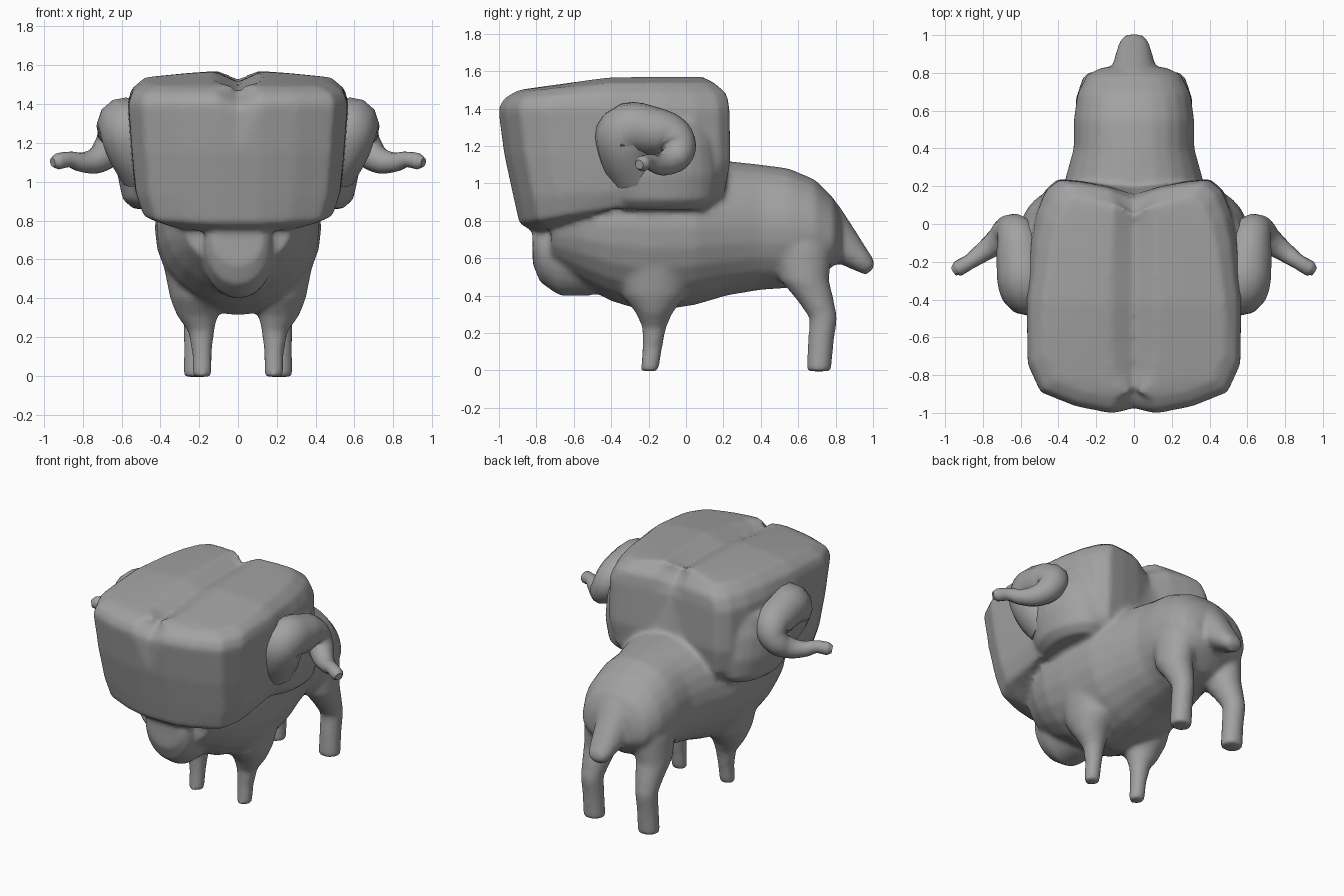
import bpy, bmesh
from math import cos, sin, pi

if "Cube" in bpy.data.objects:
    bpy.data.objects.remove(bpy.data.objects["Cube"], do_unlink=True)

grey = bpy.data.materials.new("wool grey")
grey.use_nodes = True
grey.diffuse_color = (0.36, 0.36, 0.36, 1)
bsdf = grey.node_tree.nodes["Principled BSDF"]
bsdf.inputs["Base Color"].default_value = (0.36, 0.36, 0.36, 1)
bsdf.inputs["Roughness"].default_value = 0.8


def add_object(name, bm):
    bmesh.ops.recalc_face_normals(bm, faces=bm.faces)
    mesh = bpy.data.meshes.new(name)
    bm.to_mesh(mesh)
    bm.free()
    mesh.materials.append(grey)
    obj = bpy.data.objects.new(name, mesh)
    bpy.context.collection.objects.link(obj)
    return obj


def select_only(*objs):
    bpy.ops.object.select_all(action='DESELECT')
    for o in objs:
        o.select_set(True)
    bpy.context.view_layer.objects.active = objs[0]


def loft(name, rings):
    """Skin closed rings of points and cap both ends."""
    bm = bmesh.new()
    loops = [[bm.verts.new(p) for p in ring] for ring in rings]
    n = len(loops[0])
    for a, b in zip(loops, loops[1:]):
        for i in range(n):
            j = (i + 1) % n
            bm.faces.new((a[i], a[j], b[j], b[i]))
    bm.faces.new(loops[0])
    bm.faces.new(loops[-1])
    return add_object(name, bm)


ANGLES = [2 * pi * i / 24 for i in range(24)]


def section(y, top, bottom, width, widest):
    """Upright cross-section, rounder above its widest height than below."""
    ring = []
    for a in ANGLES:
        c, s = cos(a), sin(a)
        power = 0.85 if s > 0 else 0.95
        x = width * abs(c) ** power * (1 if c > 0 else -1)
        z = widest + s * (top - widest if s > 0 else widest - bottom)
        ring.append((x, y, z))
    return ring


def column(name, levels):
    """Limb from level tuples (x, y, z, x radius, y radius)."""
    return loft(name, [[(x + rx * cos(a), y + ry * sin(a), z) for a in ANGLES]
                       for x, y, z, rx, ry in levels])


# Trunk, from chest to rump
trunk = loft("body", [section(*r) for r in (
    (-0.72, 0.90, 0.56, 0.28, 0.78),
    (-0.55, 0.95, 0.45, 0.38, 0.79),
    (-0.40, 1.00, 0.37, 0.42, 0.78),
    (-0.20, 1.05, 0.31, 0.43, 0.77),
    (0.05, 1.10, 0.35, 0.42, 0.77),
    (0.22, 1.12, 0.40, 0.37, 0.77),
    (0.40, 1.10, 0.43, 0.32, 0.77),
    (0.55, 1.08, 0.44, 0.32, 0.76),
    (0.69, 1.02, 0.48, 0.30, 0.74),
    (0.79, 0.92, 0.56, 0.25, 0.70),
    (0.83, 0.84, 0.60, 0.17, 0.69))])

# Muzzle and tail
muzzle = loft("muzzle", [section(*r) for r in (
    (-0.82, 0.82, 0.57, 0.13, 0.70),
    (-0.78, 0.84, 0.47, 0.17, 0.68),
    (-0.68, 0.86, 0.40, 0.19, 0.66),
    (-0.50, 0.86, 0.40, 0.19, 0.64))])
tail = loft("tail", [section(*r) for r in (
    (0.70, 0.98, 0.60, 0.14, 0.76),
    (0.82, 0.88, 0.57, 0.12, 0.69),
    (0.91, 0.74, 0.53, 0.095, 0.61),
    (0.96, 0.66, 0.51, 0.08, 0.58),
    (1.005, 0.59, 0.54, 0.05, 0.56))])

# Legs, and cheek lobes under the horns
parts = [trunk, muzzle, tail]
for s in (1, -1):
    parts.append(column("front_leg", [
        (s * 0.185, -0.195, -0.005, 0.05, 0.048),
        (s * 0.185, -0.18, 0.12, 0.051, 0.054),
        (s * 0.19, -0.17, 0.23, 0.068, 0.064),
        (s * 0.21, -0.17, 0.31, 0.105, 0.10),
        (s * 0.215, -0.17, 0.40, 0.135, 0.17),
        (s * 0.22, -0.17, 0.55, 0.16, 0.21),
        (s * 0.21, -0.17, 0.75, 0.16, 0.22)]))
    parts.append(column("rear_leg", [
        (s * 0.21, 0.71, -0.005, 0.072, 0.067),
        (s * 0.21, 0.72, 0.14, 0.069, 0.069),
        (s * 0.21, 0.735, 0.28, 0.072, 0.074),
        (s * 0.205, 0.69, 0.38, 0.09, 0.10),
        (s * 0.20, 0.635, 0.48, 0.11, 0.13),
        (s * 0.18, 0.62, 0.65, 0.13, 0.16),
        (s * 0.16, 0.60, 0.80, 0.12, 0.15)]))
    parts.append(column("cheek", [
        (s * 0.41, -0.12, 0.86, 0.13, 0.22),
        (s * 0.41, -0.12, 0.91, 0.185, 0.28),
        (s * 0.41, -0.13, 1.05, 0.215, 0.31),
        (s * 0.41, -0.14, 1.20, 0.21, 0.30),
        (s * 0.41, -0.15, 1.33, 0.17, 0.27)]))

# Head: half outline from front centre to back centre, stacked then mirrored.
# Outline entries are (side fraction, depth fraction: 0 front, 1 back).
OUTLINE = [(0, 0), (0.21, 0), (0.54, 0.03), (0.87, 0.09), (0.99, 0.21),
           (1, 0.48), (0.98, 0.72), (0.94, 0.85), (0.86, 0.95), (0.73, 1),
           (0.5, 0.99), (0.25, 0.97), (0, 0.96)]
# Layers are (half width, front y, back y, front z, back z, groove, back taper)
LAYERS = [(0.0, -0.72, 0.05, 0.75, 0.92, 0, 0),
          (0.38, -0.80, 0.06, 0.735, 0.89, 0, 0.15),
          (0.49, -0.89, 0.17, 0.785, 0.865, 0, 0.1),
          (0.53, -0.92, 0.21, 0.92, 0.96, 0, 0),
          (0.55, -0.97, 0.24, 1.15, 1.12, 0, 0),
          (0.57, -1.005, 0.235, 1.40, 1.40, 0.03, 0.05),
          (0.55, -0.98, 0.22, 1.45, 1.48, 0.04, 0.1),
          (0.48, -0.925, 0.15, 1.485, 1.54, 0.045, 0.12),
          (0.28, -0.91, 0.12, 1.495, 1.56, 0.045, 0.12),
          (0.12, -0.90, 0.11, 1.50, 1.57, 0.045, 0),
          (0.0, -0.86, 0.06, 1.455, 1.515, 0, 0)]
bm = bmesh.new()
loops = []
for w, front, back, zf, zb, groove, taper in LAYERS:
    loop = []
    for u, v in OUTLINE:
        notch = groove if u == 0 else 0
        inward = notch if v < 0.5 else -notch
        loop.append(bm.verts.new((u * w * (1 - taper * max(0, 2 * v - 1)),
                                  front + v * (back - front) + inward,
                                  zf + min(1, v * 2) * (zb - zf) - notch)))
    loops.append(loop)
for a, b in zip(loops, loops[1:]):
    for i in range(len(a) - 1):
        bm.faces.new((a[i], a[i + 1], b[i + 1], b[i]))
bmesh.ops.mirror(bm, geom=bm.verts[:] + bm.edges[:] + bm.faces[:],
                 axis='X', merge_dist=0.0001)
bmesh.ops.remove_doubles(bm, verts=bm.verts, dist=0.001)
parts.append(add_object("head", bm))

# Fuse everything but the horns into one soft skin
select_only(*parts)
bpy.ops.object.join()
remesh = trunk.modifiers.new("fuse", 'REMESH')
remesh.mode = 'VOXEL'
remesh.voxel_size = 0.016
remesh.use_smooth_shade = True
soften = trunk.modifiers.new("soften", 'SMOOTH')
soften.factor = 0.5
soften.iterations = 10

# Curled horns
HORN = [(0.46, -0.27, 1.06, 0.15), (0.54, -0.33, 1.20, 0.15),
        (0.57, -0.33, 1.275, 0.145), (0.60, -0.18, 1.28, 0.13),
        (0.62, -0.065, 1.24, 0.11), (0.66, -0.04, 1.17, 0.088),
        (0.72, -0.09, 1.115, 0.07), (0.80, -0.15, 1.10, 0.052),
        (0.87, -0.20, 1.115, 0.04), (0.93, -0.235, 1.105, 0.042),
        (0.955, -0.25, 1.10, 0.025)]
for s, side in ((1, "left"), (-1, "right")):
    curve = bpy.data.curves.new(side + "_horn", 'CURVE')
    curve.dimensions = '3D'
    curve.bevel_depth = 1
    curve.bevel_resolution = 4
    curve.resolution_u = 5
    curve.use_fill_caps = True
    spline = curve.splines.new('BEZIER')
    spline.bezier_points.add(len(HORN) - 1)
    for p, (x, y, z, r) in zip(spline.bezier_points, HORN):
        p.co = (s * x, y, z)
        p.radius = r
        p.handle_left_type = p.handle_right_type = 'AUTO'
    curve.materials.append(grey)
    horn = bpy.data.objects.new(side + "_horn", curve)
    bpy.context.collection.objects.link(horn)
    select_only(horn)
    bpy.ops.object.convert(target='MESH')
    bpy.ops.object.shade_smooth_by_angle(angle=0.9)
